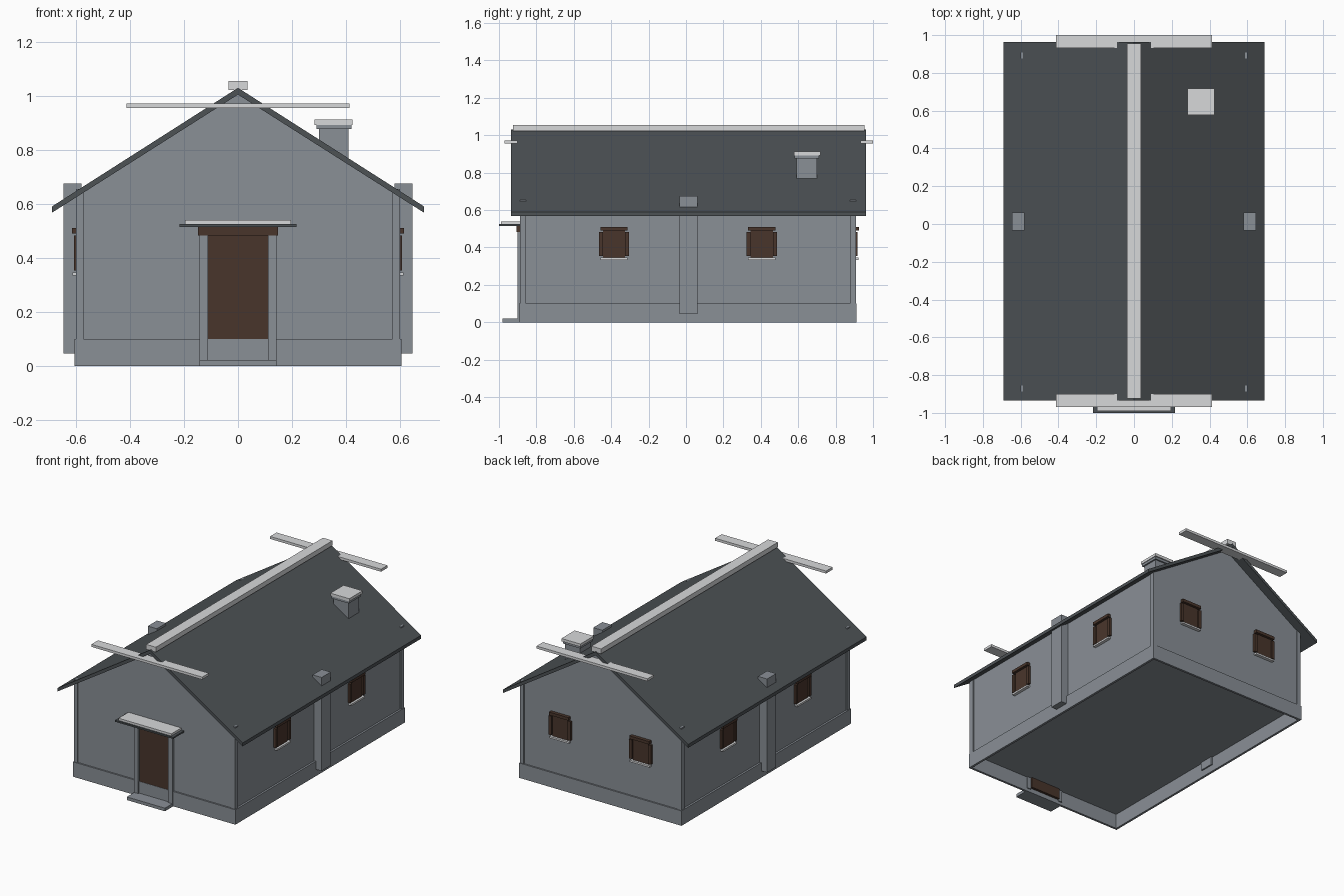
import bpy
import bmesh

if "Cube" in bpy.data.objects:
    bpy.data.objects.remove(bpy.data.objects["Cube"], do_unlink=True)

CY = 0.01  # middle of the house along y


def make_material(name, rgb):
    linear = [(c / 255) ** 2.2 for c in rgb] + [1.0]
    mat = bpy.data.materials.new(name)
    mat.use_nodes = True
    mat.diffuse_color = linear
    bsdf = next(n for n in mat.node_tree.nodes if n.type == 'BSDF_PRINCIPLED')
    bsdf.inputs["Base Color"].default_value = linear
    return mat


STONE = make_material("grey stone", (136, 142, 149))
ROOF = make_material("dark slate", (78, 83, 86))
SNOW = make_material("pale snow", (214, 215, 217))
WOOD = make_material("dark brown wood", (74, 56, 47))


def finish(name, bm, mat):
    bmesh.ops.recalc_face_normals(bm, faces=bm.faces)
    mesh = bpy.data.meshes.new(name)
    bm.to_mesh(mesh)
    bm.free()
    mesh.materials.append(mat)
    obj = bpy.data.objects.new(name, mesh)
    bpy.context.collection.objects.link(obj)
    return obj


def box(name, xs, ys, zs, mat):
    bm = bmesh.new()
    bmesh.ops.create_cube(bm, size=1)
    for v in bm.verts:
        for i, (lo, hi) in enumerate((xs, ys, zs)):
            v.co[i] = lo if v.co[i] < 0 else hi
    return finish(name, bm, mat)


def extrude_y(name, profile, y0, y1, mat):
    bm = bmesh.new()
    face = bm.faces.new([bm.verts.new((x, y0, z)) for x, z in profile])
    out = bmesh.ops.extrude_face_region(bm, geom=[face])
    moved = [g for g in out["geom"] if isinstance(g, bmesh.types.BMVert)]
    bmesh.ops.translate(bm, verts=moved, vec=(0, y1 - y0, 0))
    return finish(name, bm, mat)


# Gabled wall body
extrude_y("walls", [(-0.592, 0.1), (0.592, 0.1), (0.592, 0.632), (0, 1.008),
                    (-0.592, 0.632)], -0.882, 0.902, STONE)

# Chevron roof and ridge cap
half = [(0.69, 0.59), (0.69, 0.567), (0, 1.005)]
mirrored = [(-x, z) for x, z in half[1::-1]]
extrude_y("roof", [(0, 1.03)] + half + mirrored, -0.935, 0.963, ROOF)
box("ridge_cap", (-0.036, 0.036), (-0.925, 0.955), (1.022, 1.055), SNOW)

# Open plinth ring around the foot of the walls
for s, side in ((-1, "right"), (1, "left")):
    box("plinth_" + side, sorted((s * 0.605, s * 0.59)), (-0.892, 0.912), (0, 0.1), STONE)
for name, ys in (("front", (-0.892, -0.877)), ("back", (0.897, 0.912))):
    box("plinth_" + name, (-0.59, 0.59), ys, (0, 0.1), STONE)

# Corner posts and side buttresses
for s, side in ((-1, "right"), (1, "left")):
    xs = sorted((s * 0.573, s * 0.601))
    box("front_post_" + side, xs, (-0.888, -0.856), (0.1, 0.655), STONE)
    box("back_post_" + side, xs, (0.876, 0.908), (0.1, 0.655), STONE)
    box("buttress_" + side, sorted((s * 0.58, s * 0.647)), (-0.035, 0.062),
        (0.045, 0.675), STONE)

# Flat boards across both gables
for name, ys in (("front", (-0.97, -0.9)), ("back", (0.932, 1.0))):
    box("gable_board_" + name, (-0.413, 0.413), ys, (0.955, 0.972), SNOW)

# Chimney
box("chimney", (0.3, 0.41), (0.59, 0.7), (0.65, 0.877), STONE)
box("chimney_collar", (0.29, 0.42), (0.58, 0.71), (0.877, 0.893), STONE)
box("chimney_snow", (0.284, 0.425), (0.577, 0.718), (0.893, 0.912), SNOW)

# Doorway with step and canopy
box("door", (-0.113, 0.113), (-0.89, -0.86), (0.03, 0.482), WOOD)
for s, side in ((-1, "right"), (1, "left")):
    box("door_jamb_" + side, sorted((s * 0.112, s * 0.142)), (-0.902, -0.87),
        (0.02, 0.482), STONE)
box("door_lintel", (-0.148, 0.148), (-0.905, -0.87), (0.482, 0.515), WOOD)
box("door_step", (-0.142, 0.142), (-0.98, -0.885), (0, 0.021), STONE)
box("canopy", (-0.217, 0.217), (-1.0, -0.88), (0.515, 0.525), ROOF)
box("canopy_snow", (-0.197, 0.197), (-0.99, -0.885), (0.525, 0.54), SNOW)


# Windows: (name, span along wall, depth from wall, z range, material)
PARTS = [("pane", (-0.06, 0.06), 0.006, (0.345, 0.49), WOOD),
         ("shutter_a", (-0.081, -0.06), 0.016, (0.354, 0.482), WOOD),
         ("shutter_b", (0.06, 0.081), 0.016, (0.354, 0.482), WOOD),
         ("lintel", (-0.073, 0.073), 0.023, (0.49, 0.51), WOOD),
         ("sill", (-0.073, 0.073), 0.021, (0.334, 0.346), SNOW)]


def window(label, along, wall, axis, sign):
    for part, span, depth, zs, mat in PARTS:
        a = [along + t for t in span]
        d = sorted((wall - sign * 0.01, wall + sign * depth))
        xs, ys = (d, a) if axis == "x" else (a, d)
        box("window_" + part + "_" + label, xs, ys, zs, mat)


for y, place in ((-0.385, "front"), (0.405, "back")):
    window("right_" + place, y, -0.592, "x", -1)
    window("left_" + place, y, 0.592, "x", 1)
for x, place in ((-0.3, "right"), (0.3, "left")):
    window("rear_" + place, x, 0.902, "y", 1)
